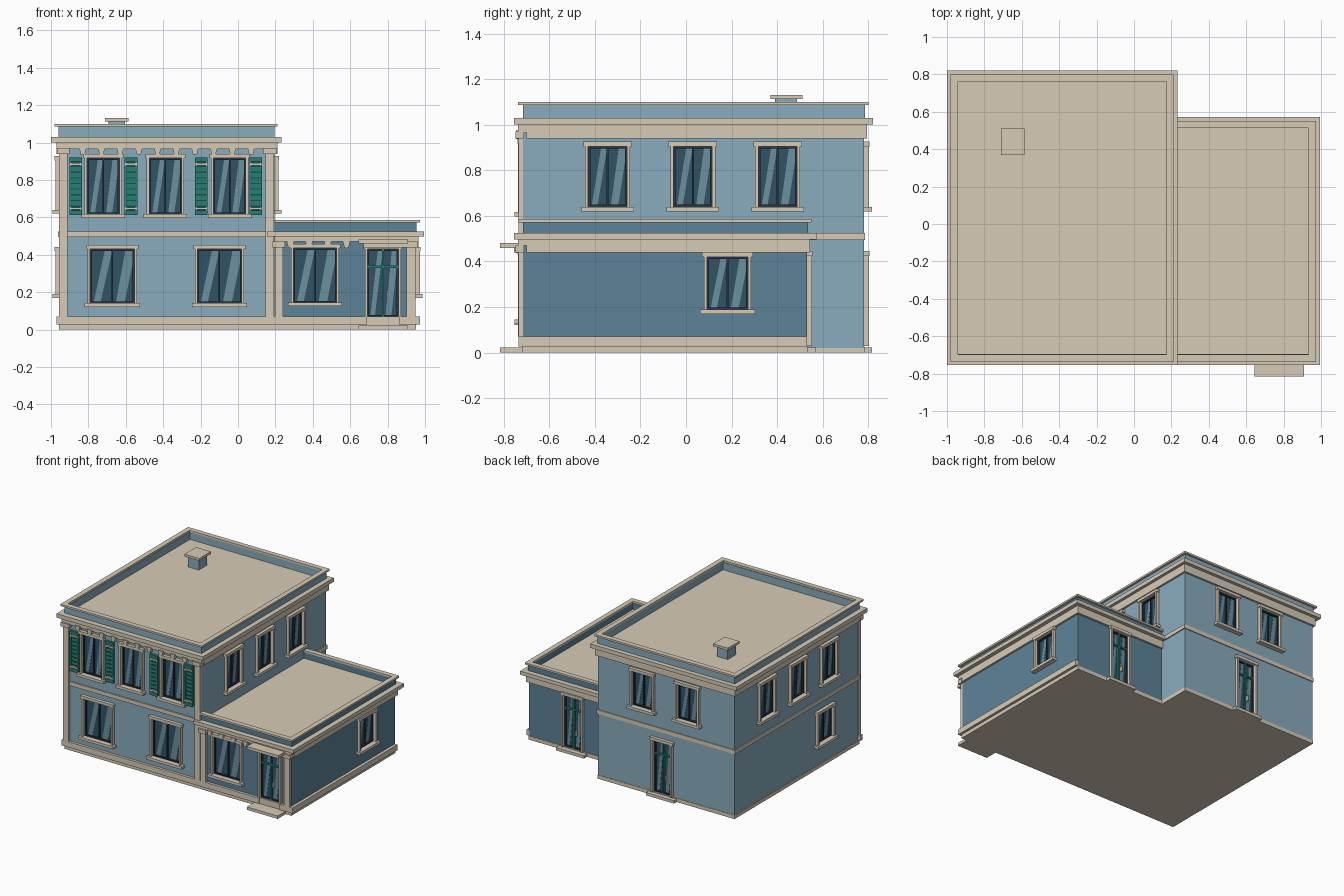
import bpy, bmesh
from math import radians
from mathutils import Matrix

if "Cube" in bpy.data.objects:
    bpy.data.objects.remove(bpy.data.objects["Cube"])

def material(name, rgb):
    m = bpy.data.materials.new(name)
    m.diffuse_color = [(c / 255) ** 2.2 for c in rgb] + [1]
    m.use_nodes = True
    m.node_tree.nodes["Principled BSDF"].inputs["Base Color"].default_value = m.diffuse_color
    return m

TRIM = material("tan_trim", (214, 202, 182))
WALL = material("light_blue", (136, 170, 188))
WING = material("deep_blue", (93, 130, 152))
GLASS = material("dark_glass", (52, 84, 102))
GLARE = material("glass_glare", (108, 142, 158))
SASH = material("dark_sash", (42, 56, 68))
GREEN = material("green_paint", (45, 126, 114))
DARK = material("dark_green", (24, 84, 78))

def make(name, prisms, mat, M=Matrix()):
    """Object from prisms: an x-z outline pushed from y0 to y1."""
    bm = bmesh.new()
    for pts, y0, y1 in prisms:
        a = [bm.verts.new((x, y0, z)) for x, z in pts]
        b = [bm.verts.new((x, y1, z)) for x, z in pts]
        bm.faces.new(a)
        bm.faces.new(b[::-1])
        for i in range(len(a)):
            j = (i + 1) % len(a)
            bm.faces.new((a[j], a[i], b[i], b[j]))
    bmesh.ops.recalc_face_normals(bm, faces=bm.faces)
    bm.transform(M)
    me = bpy.data.meshes.new(name)
    bm.to_mesh(me)
    bm.free()
    ob = bpy.data.objects.new(name, me)
    bpy.context.collection.objects.link(ob)
    if mat:
        me.materials.append(mat)
    return ob

def box(x0, x1, y0, y1, z0, z1):
    return ([(x0, z0), (x1, z0), (x1, z1), (x0, z1)], y0, y1)

def ring(x0, x1, y0, y1, z0, z1, t, left=True):
    bars = [box(x0, x1, y0, y0 + t, z0, z1), box(x0, x1, y1 - t, y1, z0, z1),
            box(x1 - t, x1, y0 + t, y1 - t, z0, z1)]
    return bars + ([box(x0, x0 + t, y0 + t, y1 - t, z0, z1)] if left else [])

def face(angle, x, y):
    return Matrix.Translation((x, y, 0)) @ Matrix.Rotation(radians(angle), 4, 'Z')

# Wall faces: local x runs along the wall, local -y points outwards
FRONT, RIGHT = face(0, 0, -.715), face(90, .195, 0)
BACK, LEFT = face(180, 0, .78), face(270, -.955, 0)
WING_RIGHT, WING_BACK = face(90, .95, 0), face(180, 0, .53)
cuts = {"main": [], "wing": []}
R = .025  # recess depth

def opening(name, block, M, u, w, z0, z1, door=False):
    h = w / 2
    a, b = u - h, u + h
    cuts[block].append((box(a, b, -.02, R, z0, z1), M))
    f = .014
    make(name + "_frame", [box(a - f, a, -.022, .001, z0, z1),
                           box(b, b + f, -.022, .001, z0, z1),
                           box(a - f - .007, b + f + .007, -.025, .001, z1, z1 + .022)], TRIM, M)
    if not door:
        make(name + "_sill", [box(a - .03, b + .03, -.037, .001, z0 - .02, z0)], TRIM, M)
    s = .009
    sash = [box(a, a + s, .002, R, z0, z1), box(b - s, b, .002, R, z0, z1),
            box(a, b, .002, R, z1 - s, z1), box(a, b, .002, R, z0, z0 + s),
            box(u - .004, u + .004, .005, R, z0, z1)]
    make(name + "_sash", sash, SASH, M)
    make(name + "_glass", [box(a + s, b - s, .016, R - .002, z0 + s, z1 - s)], GLASS, M)
    # diagonal reflections, one per pane
    pw, ph = h - s - .004, z1 - z0 - 2 * s
    glare = [(.15, 0), (.6, 0), (1, .75), (1, 1), (.62, 1)]
    shapes = []
    for k, px in enumerate((a + s, u + .004)):
        pts = glare if k else [(.1, 0), (.45, 0), (1, .95), (1, 1), (.65, 1)]
        shapes.append(([(px + x * pw, z0 + s + z * ph) for x, z in pts], .0145, .017))
    make(name + "_glare", shapes, GLARE, M)
    if door:
        zt = z0 + (z1 - z0) * .74
        make(name + "_bars", [box(u - .006, u + .006, .001, R, z0, z1),
                              box(a, b, .001, R, zt - .006, zt + .006)], GREEN, M)
        make(name + "_handle", [box(u + .018, u + .026, -.008, .016, z0 + .1, z0 + .14)], TRIM, M)

# Windows
for i, u in enumerate((-.672, -.099)):
    opening(f"front_lower_window_{i}", "main", FRONT, u, .236, .142, .43)
for i, u in enumerate((-.72, -.388, -.045)):
    opening(f"front_upper_window_{i}", "main", FRONT, u, .172, .617, .917)
for i, u in enumerate((-.344, .03, .402)):
    opening(f"right_upper_window_{i}", "main", RIGHT, u, .17, .64, .905)
    opening(f"left_upper_window_{i}", "main", LEFT, -u, .17, .64, .905)
for i, u in enumerate((-.566, -.185)):
    opening(f"back_upper_window_{i}", "main", BACK, -u, .17, .64, .905)
opening("left_lower_window", "main", LEFT, .297, .18, .19, .42)
opening("wing_front_window", "wing", FRONT, .412, .23, .145, .435)
opening("wing_right_window", "wing", WING_RIGHT, .182, .18, .19, .42)

# Doors with steps
opening("front_door", "wing", FRONT, .775, .165, .07, .43, True)
opening("back_door", "main", BACK, .352, .15, .03, .425, True)
opening("wing_back_door", "wing", WING_BACK, -.578, .15, .03, .425, True)
make("front_step", [box(.645, .905, -.815, -.70, 0, .022)], TRIM)
make("back_step", [box(-.47, -.235, .77, .815, 0, .022)], TRIM)
make("wing_back_step", [box(.46, .695, .52, .57, 0, .022)], TRIM)
make("door_canopy", [box(.645, .91, -.815, -.71, .46, .482),
                     box(.67, .89, -.755, -.71, .44, .46)], TRIM)

# Walls with recessed openings
def wall(name, block, b, mat):
    ob = make(name, [b], mat)
    cutter = bpy.data.meshes.new(name + "_cutter")
    bm = bmesh.new()
    for prism, M in cuts[block]:
        tmp = make("tmp", [prism], None, M)
        bm.from_mesh(tmp.data)
        bpy.data.objects.remove(tmp)
    bm.to_mesh(cutter)
    bm.free()
    cut = bpy.data.objects.new(name + "_cutter", cutter)
    bpy.context.collection.objects.link(cut)
    mod = ob.modifiers.new("openings", 'BOOLEAN')
    mod.operation, mod.solver, mod.object = 'DIFFERENCE', 'EXACT', cut
    bpy.context.view_layer.objects.active = ob
    bpy.ops.object.modifier_apply(modifier=mod.name)
    bpy.data.objects.remove(cut)

wall("main_walls", "main", box(-.955, .195, -.715, .78, .02, 1.0), WALL)
wall("wing_walls", "wing", box(.195, .95, -.715, .53, .02, .5), WING)

# Plinths and baseboards
make("main_plinth", [box(-.957, .195, -.72, .783, 0, .028)], TRIM)
make("wing_plinth", [box(.195, .953, -.72, .533, 0, .028)], TRIM)
make("front_baseboard", [box(-.97, .69, -.735, -.71, .028, .07),
                         box(.69, .86, -.725, -.69, .028, .07),
                         box(.86, .972, -.735, -.71, .028, .07),
                         box(.945, .972, -.71, .53, .028, .07)], TRIM)

# Belt course, friezes, cornices
make("belt_course", ring(-.963, .203, -.725, .786, .495, .525, .02), TRIM)
make("main_frieze", [box(-.97, .21, -.70, .795, .94, 1.0),
                     box(-.97, .21, -.737, -.70, .965, 1.0)], TRIM)
make("wing_frieze", [box(.195, .965, -.70, .545, .44, .498),
                     box(.195, .965, -.737, -.70, .47, .498)], TRIM)
make("main_cornice_roof", [box(-1, .232, -.755, .82, 1.0, 1.03)], TRIM)
make("wing_cornice_roof", [box(.155, .995, -.755, .573, .497, .525)], TRIM)

# Parapets and caps
make("main_parapet", ring(-.96, .195, -.715, .785, 1.03, 1.086, .02), WALL)
make("main_parapet_cap", ring(-.98, .212, -.737, .8, 1.086, 1.1, .038), TRIM)
make("wing_parapet", ring(.195, .955, -.715, .535, .525, .572, .02, False), WING)
make("wing_parapet_cap", ring(.195, .972, -.737, .55, .572, .586, .038, False), TRIM)

# Corner pilasters on the front
for i, (x0, x1, top) in enumerate(((-.957, -.912, .97), (.147, .193, .97),
                                   (.197, .24, .47), (.902, .948, .47))):
    make(f"pilaster_{i}", [box(x0, x1, -.735, -.705, .028, top),
                           box(x0 - .012, x1 + .012, -.748, -.71, top - .03, top)], TRIM)

# Cornice brackets
def brackets(name, xs, top):
    make(name, [([(x - .02, top), (x - .011, top - .038), (x + .011, top - .038),
                  (x + .02, top)], -.745, -.71) for x in xs], TRIM)

brackets("main_brackets", [-.83 + .1 * i for i in range(10)], .975)
brackets("wing_brackets", [.28 + .1 * i for i in range(4)], .475)

# Louvred shutters
for i, x in enumerate((-.868, -.572, -.197, .095)):
    a, b, z0, z1 = x - .034, x + .034, .612, .92
    make(f"shutter_{i}", [box(a, a + .012, -.02, 0, z0, z1), box(b - .012, b, -.02, 0, z0, z1),
                          box(a, b, -.02, 0, z0, z0 + .025), box(a, b, -.02, 0, z1 - .025, z1)]
         + [box(a + .012, b - .012, -.016, 0, z0 + .052 + .03 * k, z0 + .076 + .03 * k)
            for k in range(7)], GREEN, FRONT)
    make(f"shutter_back_{i}", [box(a + .005, b - .005, -.008, .001, z0 + .01, z1 - .01)], DARK, FRONT)
    make(f"shutter_bands_{i}", [box(a, b, -.022, 0, z, z + .012) for z in (.642, .878)], TRIM, FRONT)

# Chimney
make("chimney", [box(-.692, -.603, .39, .487, 1.03, 1.115)], WALL)
make("chimney_cap", [box(-.71, -.585, .37, .51, 1.112, 1.13)], TRIM)
